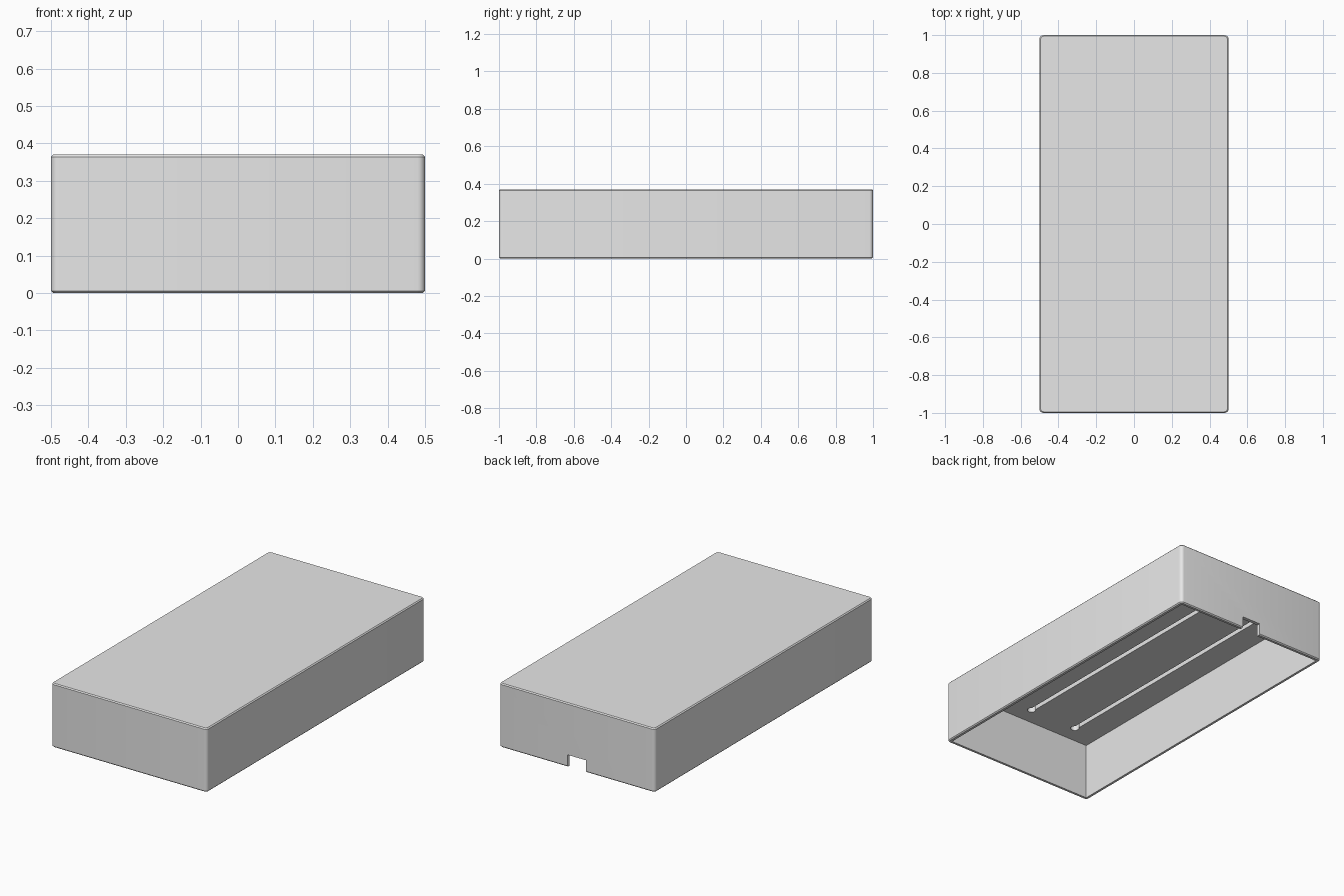
import bpy
import bmesh
import math
from mathutils import Matrix, Vector

if "Cube" in bpy.data.objects:
    bpy.data.objects.remove(bpy.data.objects["Cube"], do_unlink=True)

WIDTH, LENGTH, HEIGHT = 1.0, 2.0, 0.37
WALL = 0.02
CEILING = 0.33
SLOT_TOP = 0.362

grey = bpy.data.materials.new("plain_grey")
grey.use_nodes = True
grey.diffuse_color = (0.8, 0.8, 0.8, 1)
grey.node_tree.nodes["Principled BSDF"].inputs["Base Color"].default_value = (0.8, 0.8, 0.8, 1)


def add_object(name, bm):
    mesh = bpy.data.meshes.new(name)
    bm.to_mesh(mesh)
    bm.free()
    mesh.materials.append(grey)
    obj = bpy.data.objects.new(name, mesh)
    bpy.context.collection.objects.link(obj)
    return obj


def box_bmesh(low, high):
    low, high = Vector(low), Vector(high)
    bm = bmesh.new()
    place = Matrix.Translation((low + high) / 2) @ Matrix.Diagonal((*(high - low), 1))
    bmesh.ops.create_cube(bm, size=1, matrix=place)
    return bm


def peg_bmesh(x, y, radius, low, high):
    bm = bmesh.new()
    bmesh.ops.create_cone(bm, cap_ends=True, segments=24, radius1=radius, radius2=radius,
                          depth=high - low,
                          matrix=Matrix.Translation((x, y, (low + high) / 2)))
    return bm


def cut(target, bm):
    cutter = add_object("cutter", bm)
    cutter.hide_render = True
    mod = target.modifiers.new("cut", "BOOLEAN")
    mod.operation = "DIFFERENCE"
    mod.solver = "EXACT"
    mod.object = cutter
    bpy.context.view_layer.objects.active = target
    bpy.ops.object.modifier_apply(modifier=mod.name)
    bpy.data.objects.remove(cutter, do_unlink=True)


# Outer block: rounded upright corners, fine chamfer around top and bottom
bm = box_bmesh((-WIDTH / 2, -LENGTH / 2, 0), (WIDTH / 2, LENGTH / 2, HEIGHT))
upright = [e for e in bm.edges if abs(e.verts[0].co.z - e.verts[1].co.z) > 0.1]
bmesh.ops.bevel(bm, geom=upright, offset=0.02, segments=5, profile=0.5, affect="EDGES")
rims = [e for e in bm.edges if abs(e.verts[0].co.z - e.verts[1].co.z) < 0.001]
bmesh.ops.bevel(bm, geom=rims, offset=0.006, segments=1, affect="EDGES")
cover = add_object("box_cover", bm)

# Open underside
x, y = WIDTH / 2 - WALL, LENGTH / 2 - WALL
cut(cover, box_bmesh((-x, -y, -0.1), (x, y, CEILING)))

# Cable notch at the bottom of the back wall
cut(cover, box_bmesh((-0.06, y - 0.05, -0.1), (0.06, y + 0.1, 0.07)))

# Three long grooves in the ceiling, with a round hole at each end
for x in (-0.31, 0, 0.31):
    cut(cover, box_bmesh((x - 0.013, -0.875, CEILING - 0.05), (x + 0.013, 0.875, SLOT_TOP)))
    for y in (-0.875, 0.875):
        cut(cover, peg_bmesh(x, y, 0.023, CEILING - 0.05, SLOT_TOP))

bpy.ops.object.select_all(action="DESELECT")
cover.select_set(True)
bpy.context.view_layer.objects.active = cover
bpy.ops.object.shade_smooth_by_angle(angle=math.radians(30))
